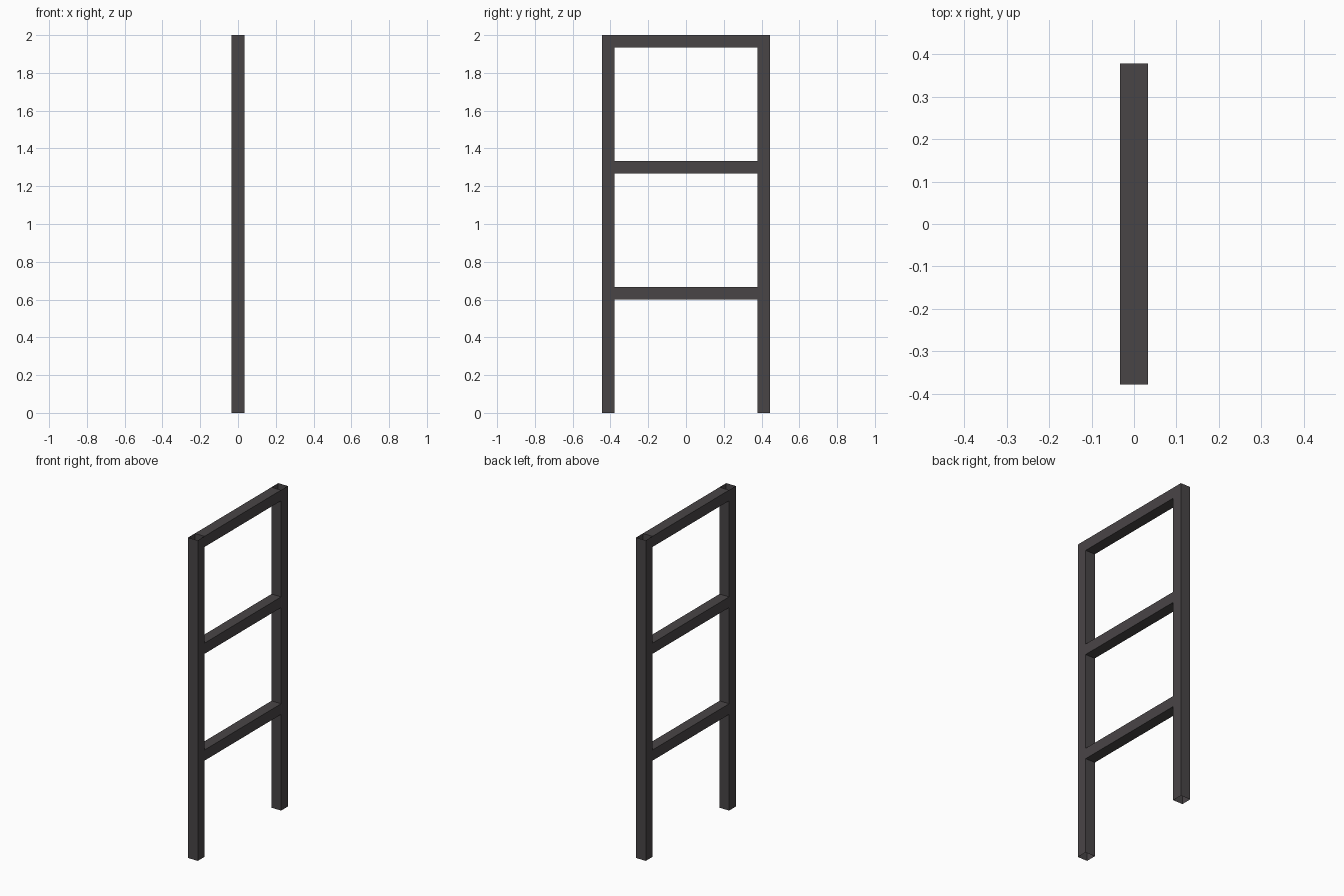
import bpy
import bmesh
from mathutils import Matrix, Vector

if "Cube" in bpy.data.objects:
    bpy.data.objects.remove(bpy.data.objects["Cube"])

T = 2 / 30          # square tube thickness
HALF = 4 / 9        # outer half width of the frame
HEIGHT = 2.0

metal = bpy.data.materials.new("dark grey metal")
metal.diffuse_color = (0.066, 0.059, 0.062, 1.0)
metal.use_nodes = True
metal.node_tree.nodes["Principled BSDF"].inputs["Base Color"].default_value = metal.diffuse_color


def open_tube(name, center, size, axis):
    """Box without its two end faces along the given axis."""
    bm = bmesh.new()
    bmesh.ops.create_cube(bm, size=1)
    bm.normal_update()
    ends = [f for f in bm.faces if abs(f.normal[axis]) > 0.5]
    bmesh.ops.delete(bm, geom=ends, context='FACES_ONLY')
    bmesh.ops.transform(bm, matrix=Matrix.Translation(Vector(center))
                        @ Matrix.Diagonal((*size, 1)), verts=bm.verts)
    mesh = bpy.data.meshes.new(name)
    bm.to_mesh(mesh)
    bm.free()
    mesh.materials.append(metal)
    obj = bpy.data.objects.new(name, mesh)
    bpy.context.collection.objects.link(obj)


# Two upright posts, open at top and bottom
for label, side in (("front", -1), ("back", 1)):
    open_tube(label + "_post", (0, side * (HALF - T / 2), HEIGHT / 2),
              (T, T, HEIGHT), 2)

# Three evenly spaced rungs between the posts
for i, label in enumerate(("lower", "middle", "top"), 1):
    open_tube(label + "_rung", (0, 0, HEIGHT * i / 3 - T / 2),
              (T, 2 * (HALF - T), T), 1)
